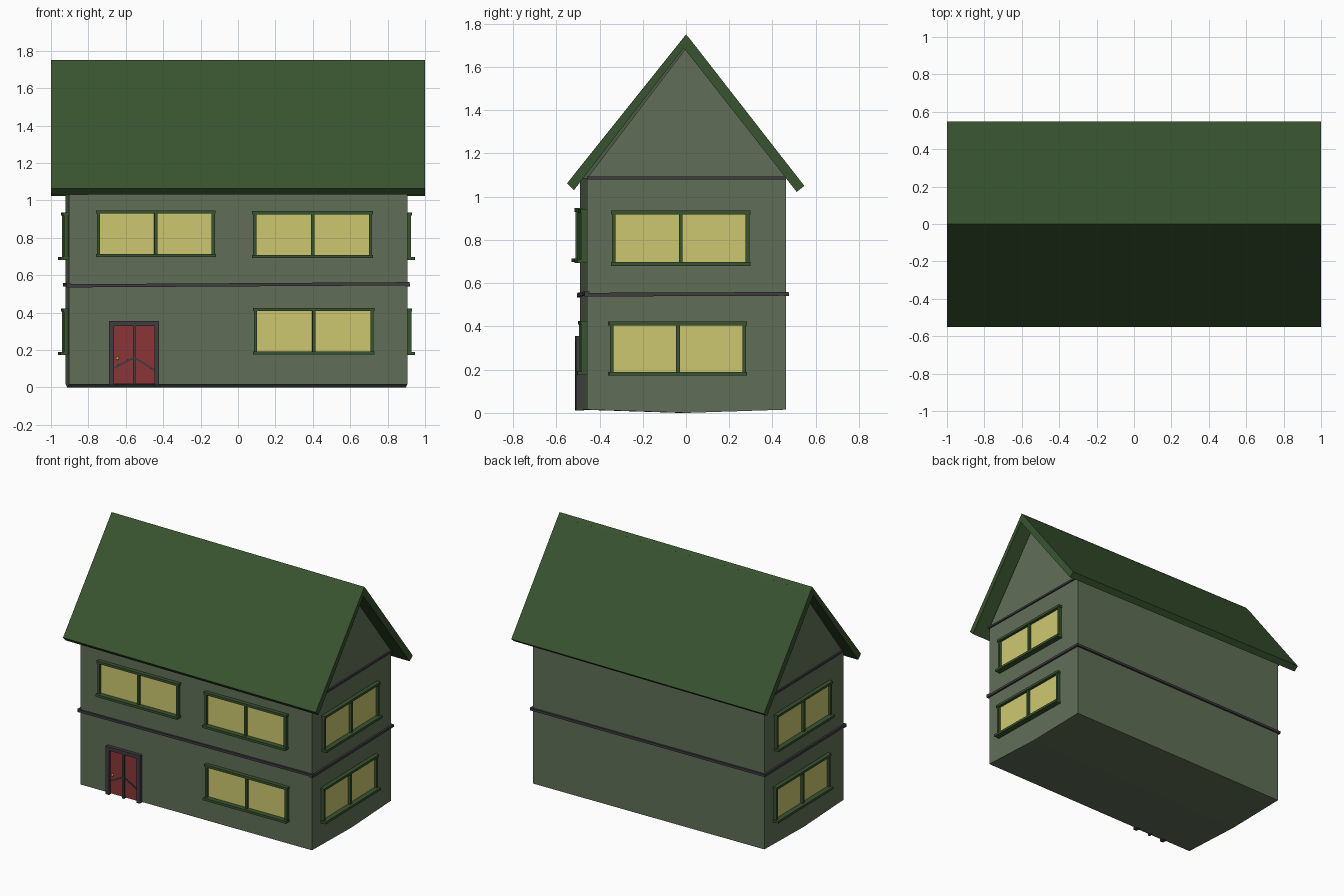
import bpy, bmesh
from math import radians, atan2, hypot
from mathutils import Matrix, Vector

if "Cube" in bpy.data.objects:
    bpy.data.objects.remove(bpy.data.objects["Cube"])


def material(name, r, g, b):
    m = bpy.data.materials.new(name)
    m.use_nodes = True
    m.diffuse_color = (r, g, b, 1)
    m.node_tree.nodes["Principled BSDF"].inputs["Base Color"].default_value = (r, g, b, 1)
    return m


WALL = material("sage wall", 0.117, 0.16, 0.095)
GREEN = material("dark green", 0.04, 0.088, 0.029)
GLASS = material("lit yellow glass", 0.61, 0.57, 0.162)
RED = material("door red", 0.26, 0.035, 0.037)
TRIM = material("charcoal trim", 0.051, 0.045, 0.051)
BRASS = material("brass", 0.6, 0.5, 0.08)


def finish(name, bm, mat, matrix):
    bmesh.ops.recalc_face_normals(bm, faces=bm.faces)
    mesh = bpy.data.meshes.new(name)
    bm.to_mesh(mesh)
    bm.free()
    mesh.materials.append(mat)
    ob = bpy.data.objects.new(name, mesh)
    ob.matrix_world = matrix
    bpy.context.collection.objects.link(ob)
    return ob


def prism(name, profile, half, mat, matrix):
    """Extrude a (y, z) profile along x, from -half to half."""
    bm = bmesh.new()
    face = bm.faces.new([bm.verts.new((-half, y, z)) for y, z in profile])
    ext = bmesh.ops.extrude_face_region(bm, geom=[face])
    verts = [v for v in ext["geom"] if isinstance(v, bmesh.types.BMVert)]
    bmesh.ops.translate(bm, verts=verts, vec=(2 * half, 0, 0))
    return finish(name, bm, mat, matrix)


def box(name, wall, u, z, out, mat, tilt=0, back=-0.01):
    """A box on a wall: u is along it, out is how far it stands proud."""
    bm = bmesh.new()
    bmesh.ops.create_cube(bm, size=1)
    size = Vector((u[1] - u[0], out - back, z[1] - z[0]))
    bmesh.ops.scale(bm, verts=bm.verts, vec=size)
    centre = Vector(((u[0] + u[1]) / 2, -(out + back) / 2, (z[0] + z[1]) / 2))
    m = wall @ Matrix.Translation(centre) @ Matrix.Rotation(tilt, 4, 'Y')
    return finish(name, bm, mat, m)


# House body, turned very slightly beneath the roof
HX, HY = 0.905, 0.46
house = Matrix.Translation((-0.008, -0.014, 0)) @ Matrix.Rotation(radians(1.04), 4, 'Z')
prism("walls", [(-HY, 0.015), (0, 0), (HY, 0.015), (HY, 1.085), (0, 1.69), (-HY, 1.085)],
      HX, WALL, house)


def wall_frame(angle, distance):
    return house @ Matrix.Rotation(radians(angle), 4, 'Z') @ Matrix.Translation((0, -distance, 0))


front, back = wall_frame(0, HY), wall_frame(180, HY)
left, right = wall_frame(90, HX), wall_frame(-90, HX)

# Roof slabs
prism("roof_front", [(-0.55, 1.062), (-0.518, 1.03), (0.02, 1.727), (0, 1.75)],
      1, GREEN, Matrix())
prism("roof_back", [(0.547, 1.05), (0.512, 1.022), (-0.012, 1.69), (0.019, 1.728)],
      1, GREEN, Matrix())

# Belt courses round the middle, and trim below each gable
for name, wall, half, tilt in (("front", front, HX, -0.006), ("back", back, HX, 0),
                               ("left", left, HY, -0.004), ("right", right, HY, 0)):
    box(name + "_belt", wall, (-half - 0.012, half + 0.012), (0.54, 0.557), 0.013, TRIM, tilt)
for name, wall in (("left", left), ("right", right)):
    box(name + "_gable_trim", wall, (-HY, HY), (1.079, 1.093), 0.01, TRIM)


def window(name, wall, u0, u1, z0, z1):
    b, mid = 0.017, (u0 + u1) / 2
    box(name + "_glass", wall, (u0 + 0.01, u1 - 0.01), (z0 + 0.01, z1 - 0.01), 0.006, GLASS)
    for side, a in (("stile_a", u0 + 0.005), ("stile_b", u1 - b - 0.005), ("mullion", mid - b / 2)):
        box(name + "_" + side, wall, (a, a + b), (z0, z1), 0.023, GREEN)
    box(name + "_head", wall, (u0, u1), (z1 - b, z1), 0.028, GREEN)
    box(name + "_sill", wall, (u0, u1), (z0, z0 + b), 0.042, GREEN)


# Windows
window("front_upper_window_a", front, -0.76, -0.12, 0.697, 0.947)
window("front_upper_window_b", front, 0.075, 0.722, 0.692, 0.942)
window("front_lower_window", front, 0.08, 0.73, 0.175, 0.425)
for name, wall in (("left", left), ("right", right)):
    window(name + "_upper_window", wall, -0.35, 0.295, 0.68, 0.935)
    window(name + "_lower_window", wall, -0.36, 0.28, 0.172, 0.422)

# Double door
D0, D1, DM, TOP = -0.69, -0.422, -0.556, 0.355
box("door_panels", front, (D0 + 0.01, D1 - 0.01), (0.018, TOP - 0.01), 0.009, RED)
box("door_jamb_a", front, (D0, D0 + 0.026), (0.012, TOP), 0.026, TRIM)
box("door_jamb_b", front, (D1 - 0.026, D1), (0.012, TOP), 0.026, TRIM)
box("door_head", front, (D0, D1), (TOP - 0.026, TOP), 0.026, TRIM)
box("door_post", front, (DM - 0.007, DM + 0.007), (0.012, TOP), 0.022, TRIM)
for name, a, b in (("a", (D0 + 0.02, 0.1), (DM, 0.16)), ("b", (DM, 0.16), (D1 - 0.02, 0.09))):
    length, cu, cz = hypot(b[0] - a[0], b[1] - a[1]), (a[0] + b[0]) / 2, (a[1] + b[1]) / 2
    box("door_brace_" + name, front, (cu - length / 2, cu + length / 2), (cz - 0.005, cz + 0.005),
        0.015, TRIM, -atan2(b[1] - a[1], b[0] - a[0]))

# Door knob
bm = bmesh.new()
bmesh.ops.create_uvsphere(bm, u_segments=12, v_segments=8, radius=0.008)
knob = finish("door_knob", bm, BRASS, front @ Matrix.Translation((-0.645, -0.015, 0.155)))
for p in knob.data.polygons:
    p.use_smooth = True
